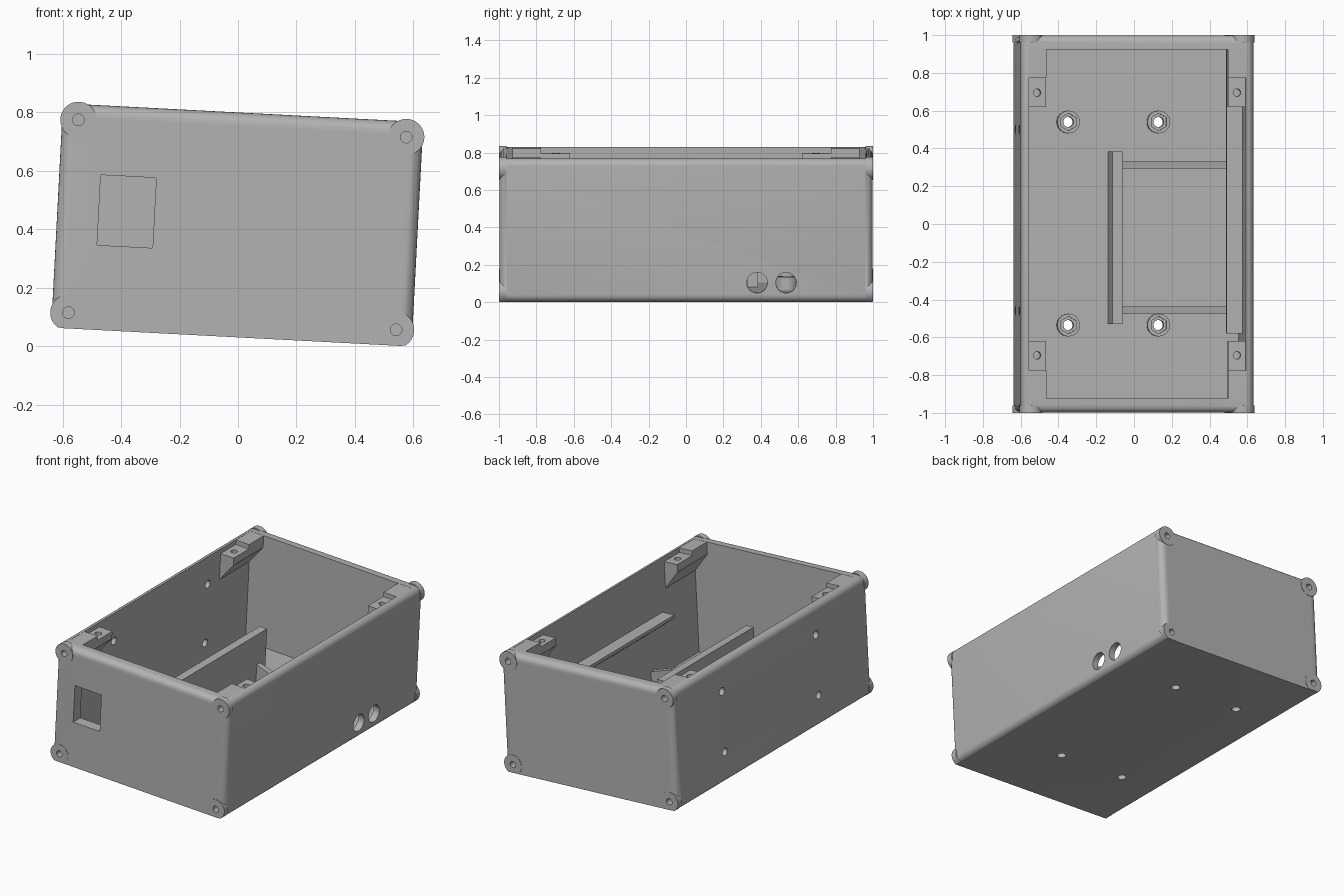
import bpy, bmesh, math
from mathutils import Matrix, Vector

if "Cube" in bpy.data.objects:
    bpy.data.objects.remove(bpy.data.objects["Cube"], do_unlink=True)

grey = bpy.data.materials.new("plain grey")
grey.use_nodes = True
grey.diffuse_color = (0.45, 0.45, 0.45, 1)
grey.node_tree.nodes["Principled BSDF"].inputs["Base Color"].default_value = grey.diffuse_color

# The whole enclosure leans slightly about its long axis
W, H, FLOOR, WALL, END = 0.617, 0.768, 0.045, 0.575, 0.925
LEAN = (Matrix.Translation((-0.0025, 0, 0.415)) @ Matrix.Rotation(math.radians(3), 4, 'Y')
        @ Matrix.Translation((0, 0, -H / 2)))


def finish(name, bm):
    bmesh.ops.recalc_face_normals(bm, faces=bm.faces)
    mesh = bpy.data.meshes.new(name)
    bm.to_mesh(mesh)
    bm.free()
    mesh.materials.append(grey)
    ob = bpy.data.objects.new(name, mesh)
    bpy.context.collection.objects.link(ob)
    ob.matrix_world = LEAN
    return ob


def box_bm(x0, x1, y0, y1, z0, z1):
    bm = bmesh.new()
    size = Matrix.Diagonal((x1 - x0, y1 - y0, z1 - z0, 1))
    mid = Matrix.Translation(((x0 + x1) / 2, (y0 + y1) / 2, (z0 + z1) / 2))
    bmesh.ops.create_cube(bm, size=1, matrix=mid @ size)
    return bm


def box(name, *limits):
    return finish(name, box_bm(*limits))


def rod(name, centre, radius, length, axis='Z', sides=32):
    turn = {'X': Matrix.Rotation(math.pi / 2, 4, 'Y'),
            'Y': Matrix.Rotation(math.pi / 2, 4, 'X'), 'Z': Matrix()}[axis]
    bm = bmesh.new()
    bmesh.ops.create_cone(bm, cap_ends=True, segments=sides, radius1=radius, radius2=radius,
                          depth=length, matrix=Matrix.Translation(centre) @ turn)
    # Nothing reaches below the underside unless it is a cutter
    if name == "corner_boss":
        bmesh.ops.bisect_plane(bm, geom=bm.verts[:] + bm.edges[:] + bm.faces[:],
                               plane_co=(0, 0, 0.002), plane_no=(0, 0, -1), clear_outer=True)
        bmesh.ops.holes_fill(bm, edges=bm.edges[:], sides=0)
    return finish(name, bm)


def prism(name, profile, y0, y1):
    bm = bmesh.new()
    face = bm.faces.new([bm.verts.new((x, y0, z)) for x, z in profile])
    out = bmesh.ops.extrude_face_region(bm, geom=[face])
    moved = [v for v in out["geom"] if isinstance(v, bmesh.types.BMVert)]
    bmesh.ops.translate(bm, verts=moved, vec=(0, y1 - y0, 0))
    return finish(name, bm)


def combine(target, other, mode='DIFFERENCE'):
    mod = target.modifiers.new("combine", 'BOOLEAN')
    mod.operation, mod.solver, mod.object = mode, 'EXACT', other
    bpy.context.view_layer.update()
    result = bpy.data.meshes.new_from_object(
        target.evaluated_get(bpy.context.evaluated_depsgraph_get()))
    target.modifiers.clear()
    target.data = result
    bpy.data.objects.remove(other, do_unlink=True)


# Outer shell: all edges rounded except the lower edges of the two ends
bm = box_bm(-W, W, -0.998, 0.998, 0, H)
soft = []
for e in bm.edges:
    a, b = e.verts
    if not (a.co.z < 0.1 and b.co.z < 0.1 and abs(a.co.x - b.co.x) > 0.1):
        soft.append(e)
bmesh.ops.bevel(bm, geom=soft, offset=0.04, segments=6, profile=0.5, affect='EDGES')
shell = finish("enclosure_shell", bm)

# Corner bosses on both ends
bosses = [(x, s, z) for x in (-0.561, 0.561) for s in (-1, 1) for z in (0.054, 0.714)]
for x, s, z in bosses:
    combine(shell, rod("corner_boss", (x, s * 0.98, z), 0.062, 0.04, 'Y', 48), 'UNION')

# Cavity
combine(shell, box("cutter", -WALL, WALL, -END, END, FLOOR, 1))

# Screw holes in bosses
for x, s, z in bosses:
    combine(shell, rod("cutter", (x, s, z), 0.02, 0.12, 'Y', 20))

# Socket window in the front wall
combine(shell, box("cutter", -0.475, -0.285, -1.1, -0.85, 0.29, 0.53))

# Cable holes in one side wall and mounting holes in the other
for y in (0.38, 0.535):
    combine(shell, rod("cutter", (W, y, 0.105), 0.055, 0.2, 'X'))
for y in (-0.46, 0.5):
    for z in (0.197, 0.583):
        combine(shell, rod("cutter", (-W, y, z), 0.025, 0.2, 'X', 20))

# Floor standoffs with hexagonal nut seats
for x in (-0.33, 0.148):
    for y in (-0.535, 0.54):
        combine(shell, rod("cutter", (x, y, 0), 0.027, 0.2, 'Z', 24))
        post = rod("standoff", (x, y, FLOOR + 0.034), 0.06, 0.07)
        combine(post, rod("cutter", (x, y, 0.1), 0.027, 0.3, 'Z', 24))
        combine(post, rod("cutter", (x, y, 0.12), 0.046, 0.06, 'Z', 6))

# Corner blocks and lid screw tabs with sloping undersides
for side in (-1, 1):
    def wedge(top):
        return [(side * 0.58, top), (side * 0.482, top), (side * 0.482, 0.69), (side * 0.58, 0.56)]
    for s in (-1, 1):
        prism("corner_block", wedge(H - 0.001), s * 0.775, s * 0.93)
        tab = prism("lid_screw_tab", wedge(H - 0.03), s * 0.62, s * 0.776)
        combine(tab, rod("cutter", (side * 0.53, s * 0.695, 0.72), 0.02, 0.12, 'Z', 20))

# Side ledge
prism("side_ledge", [(0.58, 0.43), (0.49, 0.43), (0.49, 0.41), (0.58, 0.34)], -0.58, END)

# Divider wall with gusset ribs running to the side wall
box("divider_wall", -0.117, -0.065, -0.53, 0.385, FLOOR - 0.005, 0.5)
for y in (-0.455, 0.312):
    prism("divider_rib", [(-0.07, 0.04), (0.58, 0.04), (0.58, 0.1), (-0.07, 0.3)],
          y - 0.018, y + 0.018)

# Smooth shading with sharp creases kept
for ob in bpy.context.view_layer.objects:
    ob.select_set(ob.type == 'MESH' and grey.name in ob.data.materials)
bpy.context.view_layer.objects.active = shell
bpy.ops.object.shade_smooth_by_angle(angle=math.radians(30))
